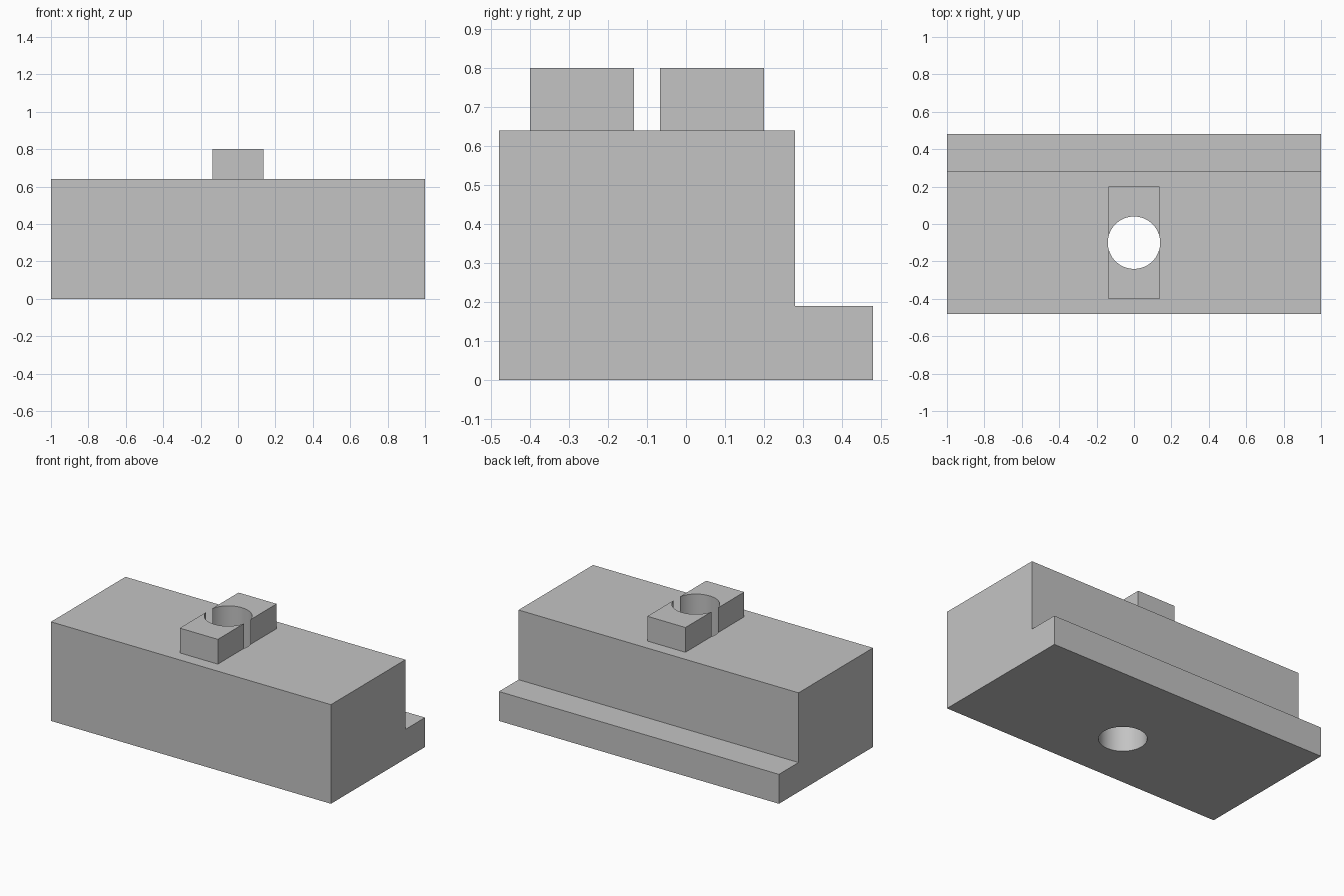
import bpy
import bmesh
from mathutils import Matrix

if "Cube" in bpy.data.objects:
    bpy.data.objects.remove(bpy.data.objects["Cube"], do_unlink=True)

grey = bpy.data.materials.new("plain grey")
grey.use_nodes = True
colour = (0.55, 0.55, 0.55, 1.0)
grey.diffuse_color = colour
grey.node_tree.nodes["Principled BSDF"].inputs["Base Color"].default_value = colour

BORE_Y = -0.1
BLOCK_TOP = 0.64


def add_object(name, bm):
    bmesh.ops.recalc_face_normals(bm, faces=bm.faces[:])
    mesh = bpy.data.meshes.new(name)
    bm.to_mesh(mesh)
    bm.free()
    mesh.materials.append(grey)
    obj = bpy.data.objects.new(name, mesh)
    bpy.context.collection.objects.link(obj)
    return obj


def extruded_profile(name, points, half_width):
    """Extrude a (y, z) outline along x."""
    bm = bmesh.new()
    face = bm.faces.new([bm.verts.new((-half_width, y, z)) for y, z in points])
    moved = bmesh.ops.extrude_face_region(bm, geom=[face])["geom"]
    verts = [v for v in moved if isinstance(v, bmesh.types.BMVert)]
    bmesh.ops.translate(bm, verts=verts, vec=(2 * half_width, 0, 0))
    return add_object(name, bm)


# Stepped block with a low ledge along the back, and the raised key in one solid
body = extruded_profile("keyed_block", [
    (-0.48, 0), (0.48, 0), (0.48, 0.19), (0.28, 0.19),
    (0.28, BLOCK_TOP), (-0.48, BLOCK_TOP)], 1.0)
key = extruded_profile("key_helper", [
    (-0.4, 0.5), (0.2, 0.5), (0.2, 0.8), (-0.4, 0.8)], 0.136)

# Vertical bore through key and block
bm = bmesh.new()
bmesh.ops.create_cone(bm, cap_ends=True, segments=96, radius1=0.14, radius2=0.14,
                      depth=2, matrix=Matrix.Translation((0, BORE_Y, 0.4)))
bore = add_object("bore_cutter", bm)

for helper, operation in ((key, "UNION"), (bore, "DIFFERENCE")):
    mod = body.modifiers.new(helper.name, "BOOLEAN")
    mod.operation = operation
    mod.solver = "EXACT"
    mod.object = helper

# Bake the cuts, then drop the helpers
bpy.context.view_layer.update()
evaluated = body.evaluated_get(bpy.context.evaluated_depsgraph_get())
finished = bpy.data.meshes.new_from_object(evaluated)
body.modifiers.clear()
body.data = finished
for helper in (key, bore):
    bpy.data.objects.remove(helper, do_unlink=True)

# Smooth bore wall, crisp edges elsewhere
bpy.ops.object.select_all(action="DESELECT")
body.select_set(True)
bpy.context.view_layer.objects.active = body
bpy.ops.object.shade_smooth_by_angle(angle=0.5)
